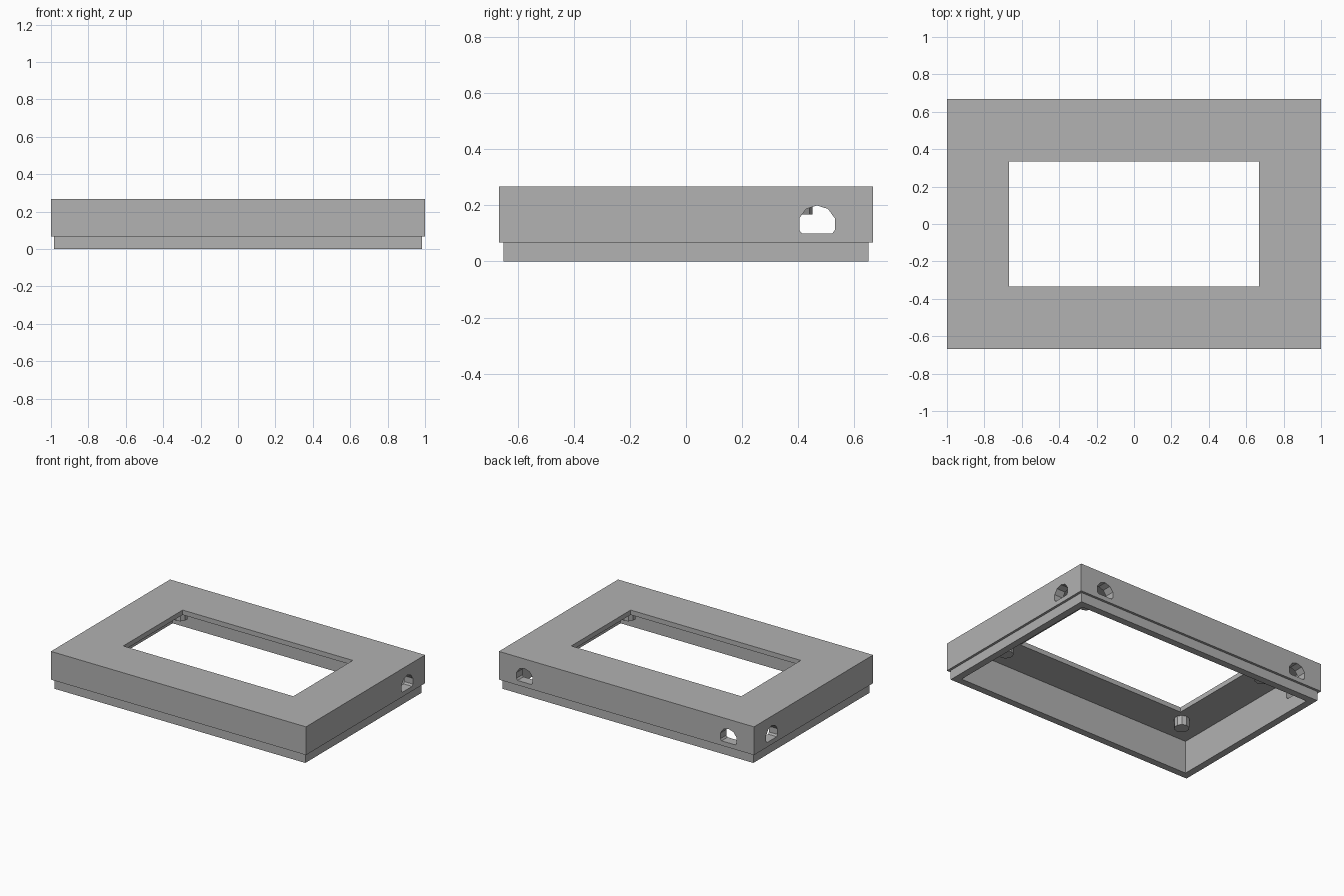
import bpy, bmesh, math
from mathutils import Matrix, Vector

cube = bpy.data.objects.get("Cube")
if cube:
    bpy.data.objects.remove(cube, do_unlink=True)

grey = bpy.data.materials.new("mid_grey")
grey.use_nodes = True
colour = (0.445, 0.445, 0.445, 1)
grey.diffuse_color = colour
grey.node_tree.nodes["Principled BSDF"].inputs["Base Color"].default_value = colour


def add_object(name, bm):
    bmesh.ops.recalc_face_normals(bm, faces=bm.faces)
    mesh = bpy.data.meshes.new(name)
    bm.to_mesh(mesh)
    bm.free()
    mesh.materials.append(grey)
    obj = bpy.data.objects.new(name, mesh)
    bpy.context.collection.objects.link(obj)
    return obj


# Open-bottomed frame: rectangular rings (half width, half depth, height)
# joined in a closed loop around the window
rings = [
    (0.667, 0.333, 0.267),   # window, top
    (1.0, 0.667, 0.267),     # outer top edge
    (1.0, 0.667, 0.067),     # step
    (0.983, 0.65, 0.067),
    (0.983, 0.65, 0.0),      # lip
    (0.933, 0.6, 0.0),
    (0.933, 0.6, 0.233),     # cavity ceiling
    (0.667, 0.333, 0.233),   # window, underside
]
bm = bmesh.new()
corners = [(-1, -1), (1, -1), (1, 1), (-1, 1)]
loops = [[bm.verts.new((sx * w, sy * d, z)) for sx, sy in corners]
         for w, d, z in rings]
for i, a in enumerate(loops):
    b = loops[(i + 1) % len(loops)]
    for j in range(4):
        k = (j + 1) % 4
        bm.faces.new((a[j], a[k], b[k], b[j]))
frame = add_object("frame", bm)


# Round cable openings with a flat floor, cut through the walls
def cable_cutter(name, centre, turn):
    bm = bmesh.new()
    bmesh.ops.create_cone(bm, cap_ends=True, segments=10, radius1=0.0667,
                          radius2=0.0667, depth=0.2)
    # lay the prism along y with one corner upward
    for v in bm.verts:
        v.co = Vector((v.co.x, v.co.z, v.co.y))
    highest = max(bm.verts, key=lambda v: v.co.z).co
    lean = math.atan2(highest.x, highest.z)
    bmesh.ops.rotate(bm, verts=bm.verts, cent=(0, 0, 0),
                     matrix=Matrix.Rotation(-lean, 3, 'Y'))
    cut = bmesh.ops.bisect_plane(bm, geom=bm.verts[:] + bm.edges[:] + bm.faces[:],
                                 plane_co=(0, 0, -0.033), plane_no=(0, 0, -1),
                                 clear_outer=True)
    edges = [e for e in cut["geom_cut"] if isinstance(e, bmesh.types.BMEdge)]
    bmesh.ops.holes_fill(bm, edges=[e for e in bm.edges if e.is_boundary] or edges)
    bm.transform(Matrix.Translation(centre) @ Matrix.Rotation(turn, 4, 'Z'))
    cutter = add_object(name, bm)
    cutter.hide_render = True
    return cutter


cutters = []
for side, label in ((1, "left"), (-1, "right")):
    cutters.append(cable_cutter(f"side_cutter_{label}",
                                (side * 0.967, 0.467, 0.133), math.pi / 2))
    cutters.append(cable_cutter(f"back_cutter_{label}",
                                (side * 0.8, 0.633, 0.133), 0))
for cutter in cutters:
    mod = frame.modifiers.new(cutter.name, 'BOOLEAN')
    mod.operation = 'DIFFERENCE'
    mod.solver = 'EXACT'
    mod.object = cutter
bpy.context.view_layer.objects.active = frame
for cutter in cutters:
    bpy.ops.object.modifier_apply(modifier=cutter.name)
    bpy.data.objects.remove(cutter, do_unlink=True)

# Mounting posts hanging from the ceiling at the window corners
for sx, sy in corners:
    bm = bmesh.new()
    bmesh.ops.create_cone(bm, cap_ends=True, segments=10, radius1=0.05,
                          radius2=0.05, depth=0.07,
                          matrix=Matrix.Translation((sx * 0.733, sy * 0.4, 0.202)))
    name = ("back" if sy > 0 else "front") + ("_left" if sx > 0 else "_right")
    add_object(f"mounting_post_{name}", bm)
